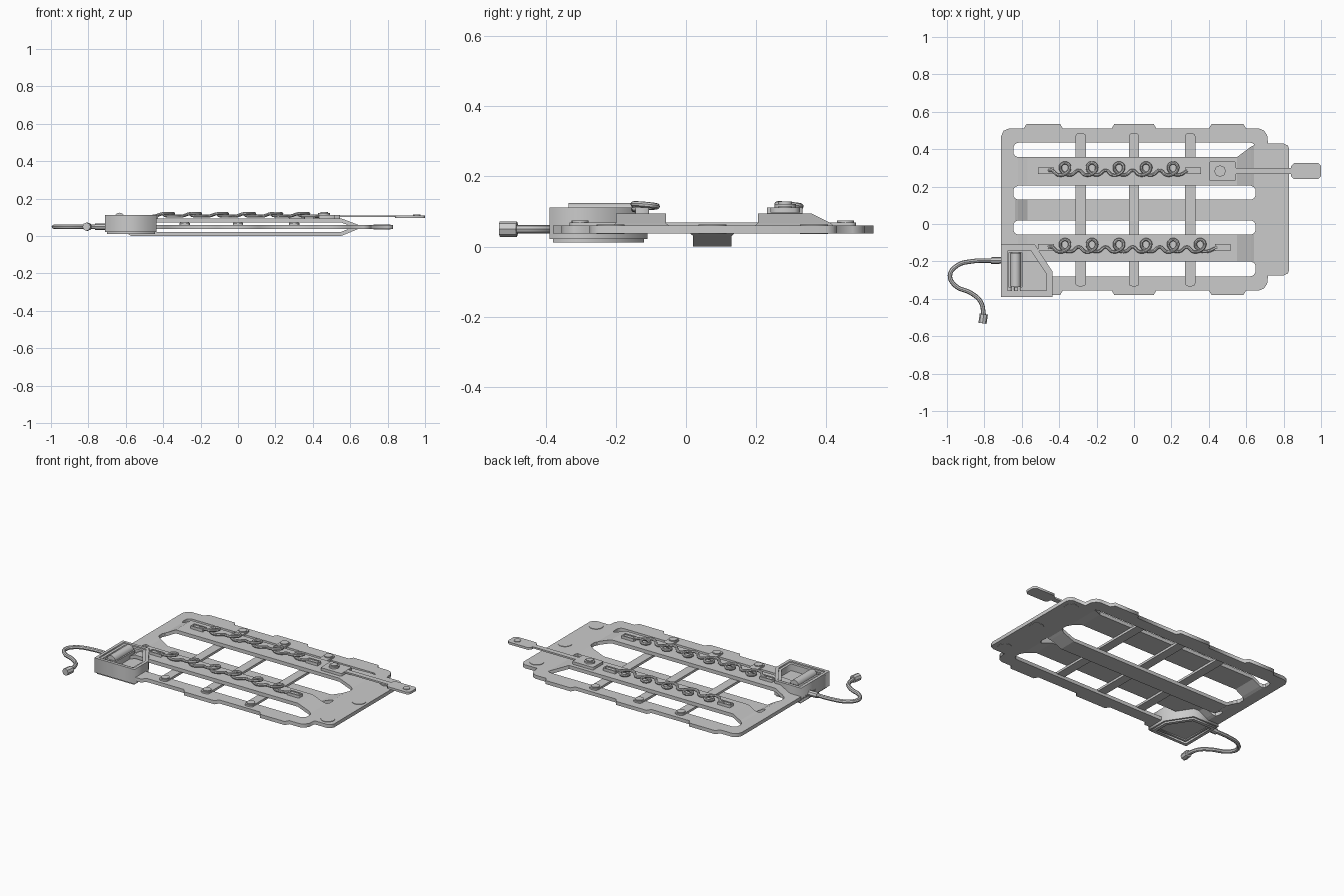
import bpy, bmesh, math
from mathutils import Vector

if "Cube" in bpy.data.objects:
    bpy.data.objects.remove(bpy.data.objects["Cube"])


def prism(name, loops, z0, z1):
    """Flat plate from an outline and optional holes."""
    cu = bpy.data.curves.new(name, 'CURVE')
    cu.dimensions, cu.fill_mode = '2D', 'BOTH'
    cu.extrude = (z1 - z0) / 2
    for pts in loops:
        s = cu.splines.new('POLY')
        s.points.add(len(pts) - 1)
        for p, (x, y) in zip(s.points, pts):
            p.co = (x, y, 0, 1)
        s.use_cyclic_u = True
    ob = bpy.data.objects.new(name, cu)
    bpy.context.collection.objects.link(ob)
    ob.location.z = (z0 + z1) / 2
    return to_mesh(ob)


def to_mesh(ob, smooth=False):
    bpy.ops.object.select_all(action='DESELECT')
    ob.select_set(True)
    bpy.context.view_layer.objects.active = ob
    bpy.ops.object.convert(target='MESH')
    ob = bpy.context.object
    if smooth:
        bpy.ops.object.shade_smooth_by_angle(angle=math.radians(40))
    return ob


def rrect(x0, x1, y0, y1, r, n=4):
    pts = []
    for cx, cy, a in ((x1 - r, y1 - r, 0), (x0 + r, y1 - r, 90), (x0 + r, y0 + r, 180), (x1 - r, y0 + r, 270)):
        for i in range(n + 1):
            t = math.radians(a + 90 * i / n)
            pts.append((cx + r * math.cos(t), cy + r * math.sin(t)))
    return pts


def disc(x, y, r, n=24):
    return [(x + r * math.cos(2 * math.pi * i / n), y + r * math.sin(2 * math.pi * i / n)) for i in range(n)]


def rod(name, a, b, r, n=16):
    a, b = Vector(a), Vector(b)
    bpy.ops.mesh.primitive_cylinder_add(vertices=n, radius=r, depth=(b - a).length, location=(a + b) / 2)
    ob = bpy.context.object
    ob.name = name
    ob.rotation_euler = (b - a).to_track_quat('Z', 'Y').to_euler()
    bpy.ops.object.shade_smooth_by_angle(angle=math.radians(40))


def wire(name, pts, r):
    cu = bpy.data.curves.new(name, 'CURVE')
    cu.dimensions, cu.bevel_depth, cu.bevel_resolution = '3D', r, 2
    cu.use_fill_caps, cu.resolution_u = True, 5
    s = cu.splines.new('BEZIER')
    s.bezier_points.add(len(pts) - 1)
    for p, co in zip(s.bezier_points, pts):
        p.co = co
        p.handle_left_type = p.handle_right_type = 'AUTO'
    ob = bpy.data.objects.new(name, cu)
    bpy.context.collection.objects.link(ob)
    return to_mesh(ob, True)


def beam(name, stations, t):
    """Folded sheet strip: stations are (x, y0, y1, z of underside)."""
    bm = bmesh.new()
    rings = [[bm.verts.new(c) for c in ((x, a, z), (x, b, z), (x, b, z + t), (x, a, z + t))]
             for x, a, b, z in stations]
    for p, q in zip(rings, rings[1:]):
        for i in range(4):
            j = (i + 1) % 4
            bm.faces.new((p[i], p[j], q[j], q[i]))
    bm.faces.new(rings[0])
    bm.faces.new(rings[-1][::-1])
    bmesh.ops.recalc_face_normals(bm, faces=bm.faces)
    me = bpy.data.meshes.new(name)
    bm.to_mesh(me)
    bm.free()
    bpy.context.collection.objects.link(bpy.data.objects.new(name, me))


# Outer frame with edge tabs and wide end plate
Z0, Z1 = 0.038, 0.06
tabs = [(-0.59, -0.38), (-0.12, 0.12), (0.40, 0.60)]
top = []
for a, b in tabs:
    top += [(a, 0.51), (a + 0.015, 0.535), (b - 0.015, 0.535), (b, 0.51)]
bottom = [(x, 0.155 - y) for x, y in reversed(top)]
right = [(0.67, 0.51), (0.695, 0.50), (0.712, 0.475), (0.717, 0.43), (0.80, 0.43), (0.822, 0.42), (0.83, 0.40)]
left = [(-0.71, -0.355), (-0.71, 0.47), (-0.698, 0.498), (-0.67, 0.51)]
outline = top + right + [(x, 0.155 - y) for x, y in reversed(right)] + bottom + left
prism("frame", [outline, rrect(-0.645, 0.65, -0.28, 0.435, 0.03)], Z0, Z1)

# Three lengthwise beams, outer ones raised, centre one sunk
for name, a, b, z, flare in (("rear_beam", 0.205, 0.357, 0.073, 0.078), ("front_beam", -0.2, -0.057, 0.073, 0.022),
                             ("centre_beam", 0.02, 0.13, 0.0, 0.022)):
    w = 0.022
    beam(name, [(-0.66, a - w, b + w, Z0), (-0.645, a - w, b + w, Z0), (-0.637, a - 0.008, b + 0.008, Z0),
                (-0.62, a, b, Z0 + (z - Z0) * 0.2), (-0.57, a, b, z), (0.55, a, b, z),
                (0.625, a, b + max(0, flare - w), Z0 + (z - Z0) * 0.2),
                (0.642, a - 0.008, b + flare - 0.014, Z0), (0.65, a - w, b + flare, Z0),
                (0.67, a - w, b + flare, Z0)], 0.022)

# Cross bars with round rivets at their ends
for x in (-0.285, 0.0, 0.3):
    prism("cross_bar", [rrect(x - 0.028, x + 0.028, -0.333, 0.485, 0.018)], 0.055, 0.069)
    for y in (-0.302, 0.455):
        prism("cross_bar_rivet", [disc(x, y, 0.024, 20)], 0.06, 0.075)

# Round pads on the end plate
for x, y in ((0.765, -0.215), (0.775, 0.075), (0.765, 0.365)):
    prism("end_pad", [disc(x, y, 0.04)], 0.036, 0.063)

# Looped wires and their end clamps
for name, y, n, xe in (("rear", 0.285, 5, 0.315), ("front", -0.125, 6, 0.475)):
    loop = [(-0.07, 0.002, 0.108), (-0.035, -0.023, 0.119), (0.004, -0.016, 0.121), (0.026, 0.014, 0.119),
            (0.014, 0.038, 0.116), (-0.012, 0.038, 0.114), (-0.024, 0.014, 0.112), (-0.004, -0.014, 0.107),
            (0.035, -0.022, 0.107)]
    pts = [(-0.46, y, 0.105)]
    for i in range(n):
        pts += [(-0.37 + 0.1445 * i + dx, y + dy, z) for dx, dy, z in loop]
    wire(name + "_spring_wire", pts + [(xe - 0.03, y, 0.105)], 0.0085)
    for x in (-0.47, xe):
        prism("wire_clamp", [rrect(x - 0.042, x + 0.042, y - 0.019, y + 0.019, 0.002, 1)], 0.09, 0.107)
        prism("wire_clamp_rim", [rrect(x - 0.042, x + 0.042, y - 0.019, y + 0.019, 0.002, 1),
                                 rrect(x - 0.034, x + 0.034, y - 0.012, y + 0.012, 0.002, 1)], 0.107, 0.112)

# Terminal block, arm and tag on the right
ty = 0.283
prism("terminal_block", [rrect(0.403, 0.545, ty - 0.052, ty + 0.05, 0.004, 1)], 0.093, 0.112)
prism("terminal_boss", [disc(0.46, ty, 0.031, 8)], 0.11, 0.122)
prism("terminal_button", [disc(0.46, ty, 0.02)], 0.12, 0.128)
prism("tag_arm", [rrect(0.53, 0.85, ty - 0.016, ty + 0.016, 0.002, 1)], 0.101, 0.111)
prism("tag", [rrect(0.84, 1.0, ty - 0.042, ty + 0.042, 0.015, 1)], 0.097, 0.111)
prism("tag_button", [disc(0.955, ty, 0.02)], 0.11, 0.115)

# Control box: open walls above and below a floor
def box_outline(d):
    return [(-0.71 + d, -0.39 + d), (-0.435 - d, -0.39 + d), (-0.435 - d, -0.255 - d * 0.3),
            (-0.53 - d * 0.6, -0.11 - d), (-0.71 + d, -0.11 - d)]

prism("box_wall", [box_outline(0), box_outline(0.018)], 0.022, 0.112)
prism("box_lower_lip", [box_outline(0.01), box_outline(0.03)], 0.012, 0.024)
prism("box_inner_rim", [box_outline(0.015), box_outline(0.034)], 0.03, 0.104)
prism("box_floor", [box_outline(0.015)], 0.036, 0.063)

# Connector inside the box
prism("connector_base", [rrect(-0.672, -0.597, -0.34, -0.15, 0.004, 1)], 0.06, 0.098)
rod("connector_barrel", (-0.633, -0.335, 0.097), (-0.633, -0.155, 0.097), 0.028, 12)
for x in (-0.648, -0.615):
    rod("connector_pin", (x, -0.355, 0.09), (x, -0.33, 0.09), 0.009, 10)

# Cable with ferrule and plug
rod("cable_ferrule", (-0.765, -0.196, 0.05), (-0.705, -0.194, 0.05), 0.018, 8)
wire("cable", [(-0.755, -0.195, 0.05), (-0.87, -0.2, 0.05), (-0.945, -0.222, 0.05), (-0.984, -0.275, 0.05),
               (-0.955, -0.33, 0.05), (-0.87, -0.37, 0.05), (-0.82, -0.415, 0.05), (-0.802, -0.495, 0.05)], 0.012)
rod("cable_plug", (-0.803, -0.482, 0.05), (-0.81, -0.531, 0.05), 0.022, 8)
